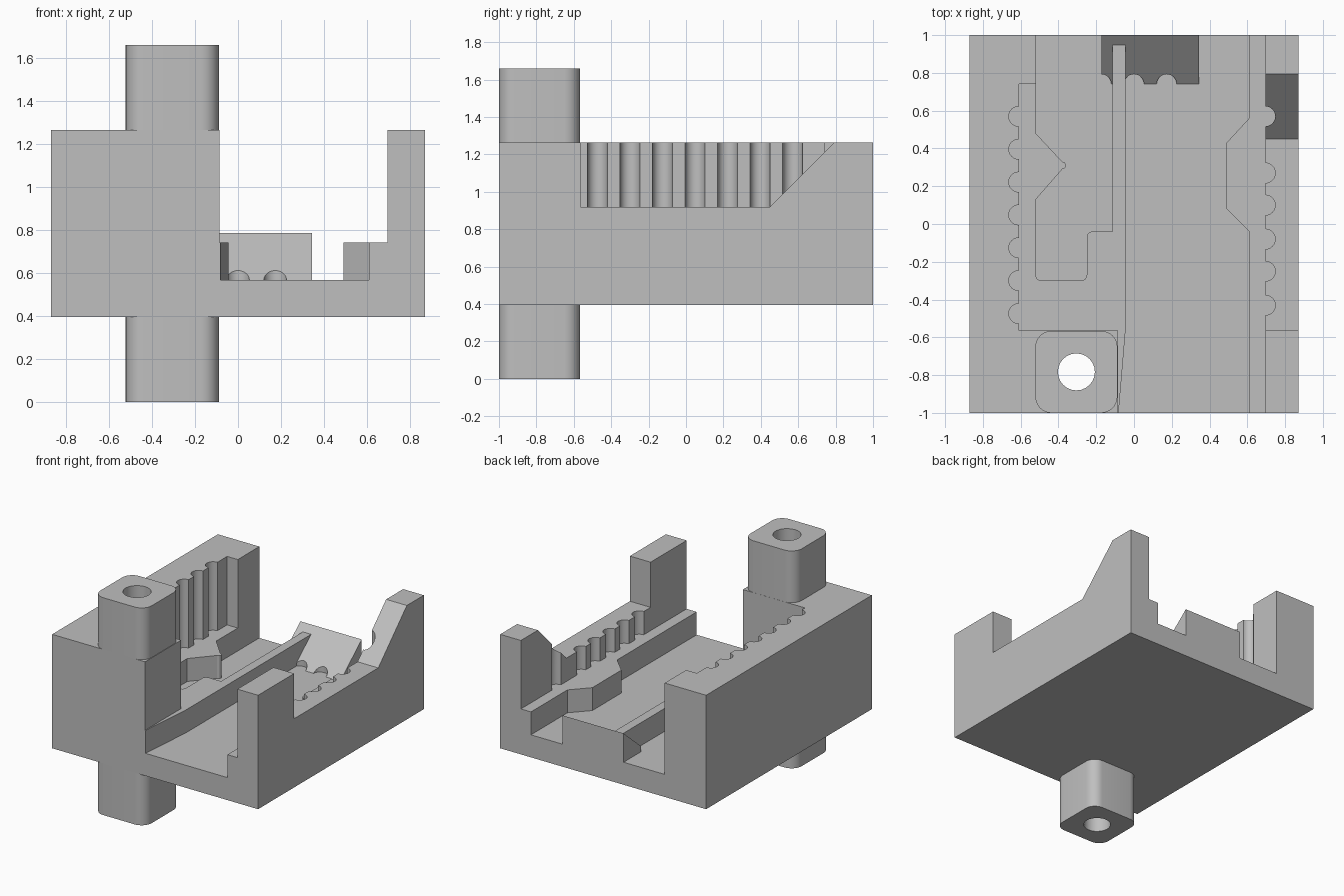
import bpy, bmesh, math
from mathutils import Vector

cube = bpy.data.objects.get("Cube")
if cube:
    bpy.data.objects.remove(cube, do_unlink=True)

grey = bpy.data.materials.new("plain grey")
grey.use_nodes = True
grey.diffuse_color = (0.52, 0.52, 0.52, 1)
grey.node_tree.nodes["Principled BSDF"].inputs["Base Color"].default_value = (0.52, 0.52, 0.52, 1)


def prism(name, pts, lo, hi, axis="z"):
    """Extrude a flat outline along z (points are x, y) or along x (points are y, z)."""
    bm = bmesh.new()
    place = (lambda p: (p[0], p[1], lo)) if axis == "z" else (lambda p: (lo, p[0], p[1]))
    face = bm.faces.new([bm.verts.new(place(p)) for p in pts])
    res = bmesh.ops.extrude_face_region(bm, geom=[face])
    step = Vector((0, 0, hi - lo)) if axis == "z" else Vector((hi - lo, 0, 0))
    bmesh.ops.translate(bm, vec=step, verts=[v for v in res["geom"] if isinstance(v, bmesh.types.BMVert)])
    bmesh.ops.recalc_face_normals(bm, faces=bm.faces[:])
    mesh = bpy.data.meshes.new(name)
    bm.to_mesh(mesh)
    bm.free()
    mesh.materials.append(grey)
    obj = bpy.data.objects.new(name, mesh)
    bpy.context.collection.objects.link(obj)
    return obj


def arc(cx, cy, r, start, end, steps=12):
    angles = [math.radians(start + (end - start) * i / steps) for i in range(steps + 1)]
    return [(cx + r * math.cos(a), cy + r * math.sin(a)) for a in angles]


def carve(obj, cutters):
    """Subtract each cutter and bake the result."""
    for c in cutters:
        c.hide_render = True
        mod = obj.modifiers.new("cut", "BOOLEAN")
        mod.operation, mod.solver, mod.object = "DIFFERENCE", "EXACT", c
    bpy.context.view_layer.update()
    graph = bpy.context.evaluated_depsgraph_get()
    mesh = bpy.data.meshes.new_from_object(obj.evaluated_get(graph))
    obj.modifiers.clear()
    obj.data = mesh


def smooth(obj):
    for p in obj.data.polygons:
        p.use_smooth = True
    obj.data.set_sharp_from_angle(angle=math.radians(25))


# Upper opening between the walls, with rows of vertical grooves
groove = 0.053
upper = [(-0.085, -1.1), (0.695, -1.1)]
for y in (-0.43, -0.25, -0.08, 0.1, 0.27, 0.57):
    upper += arc(0.695, y, groove, -90, 90)
upper += [(0.695, 1.1), (-0.52, 1.1), (-0.52, 0.74), (-0.61, 0.74)]
for i in range(7):
    upper += arc(-0.61, 0.57 - 0.174 * i, groove, 90, 270)
upper += [(-0.61, -0.565), (-0.085, -0.565)]

# Lower channel, leaving the ledges, their bumps and the thin rail
lower = [(-0.09, -1.1), (0.61, -1.1), (0.61, -0.04), (0.49, 0.08), (0.49, 0.43), (0.61, 0.56),
         (0.61, 1.1), (-0.52, 1.1), (-0.52, 0.48), (-0.38, 0.33)]
lower += arc(-0.38, 0.31, 0.02, 45, -45, 4)
lower += [(-0.38, 0.29), (-0.52, 0.13)]
lower += arc(-0.49, -0.27, 0.03, 180, 270, 6) + arc(-0.28, -0.27, 0.03, 270, 360, 6)
lower += arc(-0.22, -0.07, 0.03, 180, 90, 6)
lower += [(-0.115, -0.04), (-0.115, 0.95), (-0.045, 0.95), (-0.045, -0.565)]

# Side window with a sloped end
window = [(-0.565, 0.92), (0.45, 0.92), (0.92, 1.39), (-0.565, 1.39)]

# Post bore
post_x, post_y = -0.305, -0.783
bore = prism("bore_cutter", arc(post_x, post_y, 0.098, 0, 345, 23), -0.1, 1.8)

body = prism("body", [(-0.87, -1), (0.87, -1), (0.87, 1), (-0.87, 1)], 0.395, 1.265)
cutters = [prism("opening_cutter", upper, 0.742, 1.5),
           prism("channel_cutter", lower, 0.567, 0.9),
           prism("window_cutter", window, 0.6, 1.0, "x"), bore]
carve(body, cutters)

# Rounded post above and below the body
half, rad = 0.217, 0.085
outline = []
for sx, sy, start in ((1, 1, 0), (-1, 1, 90), (-1, -1, 180), (1, -1, 270)):
    outline += arc(post_x + sx * (half - rad), post_y + sy * (half - rad), rad, start, start + 90, 8)
parts = [body]
for name, lo, hi in (("lower_post", 0, 0.395), ("upper_post", 1.265, 1.66)):
    post = prism(name, outline, lo, hi)
    carve(post, [bore])
    parts.append(post)

# Back ramp with three notches
ramp = prism("back_ramp", [(0.74, 0.567), (1, 0.567), (1, 0.787)], -0.173, 0.345, "x")
notches = [prism("notch_cutter", arc(x, 0.74, groove, 0, 345, 23), 0.5, 0.9) for x in (-0.173, 0, 0.173)]
carve(ramp, notches)
parts.append(ramp)

for c in cutters + notches:
    bpy.data.objects.remove(c, do_unlink=True)
for p in parts:
    smooth(p)
